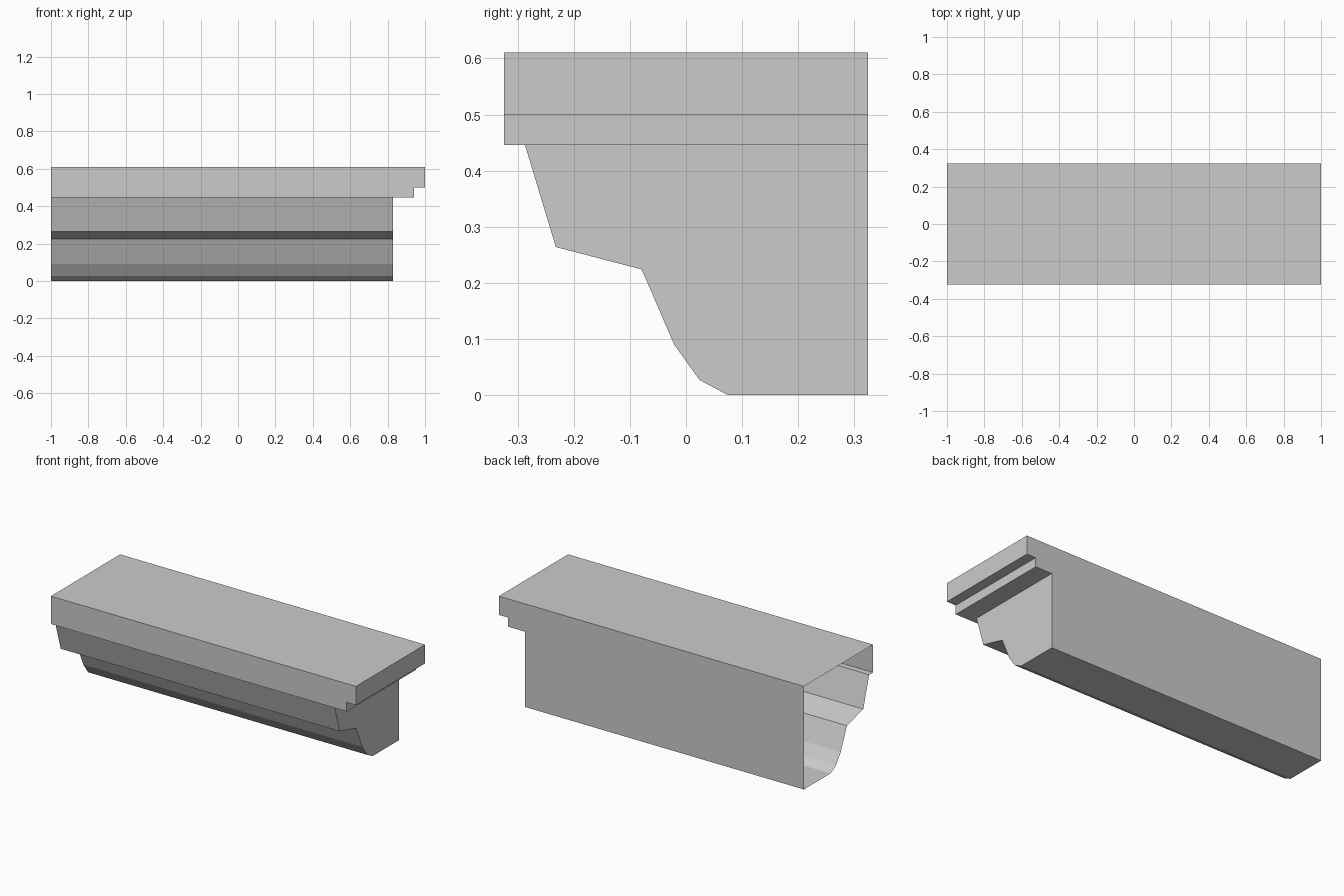
import bpy

if "Cube" in bpy.data.objects:
    bpy.data.objects.remove(bpy.data.objects["Cube"])

LEFT, BODY_END, STEP_END, RIGHT = -1.0, 0.83, 0.94, 1.0
FRONT, BACK = -0.324, 0.324
TOP, STEP_Z, SLAB_Z = 0.611, 0.5, 0.446

stone = bpy.data.materials.new("pale grey stone")
stone.diffuse_color = (0.6, 0.6, 0.6, 1)
stone.use_nodes = True
stone.node_tree.nodes["Principled BSDF"].inputs["Base Color"].default_value = stone.diffuse_color


def make_part(name, faces):
    """Build a flat-shaded sheet object from polygons given as corner points."""
    index, polys = {}, []
    for face in faces:
        polys.append([index.setdefault(p, len(index)) for p in face])
    mesh = bpy.data.meshes.new(name)
    mesh.from_pydata(list(index), [], polys)
    mesh.materials.append(stone)
    obj = bpy.data.objects.new(name, mesh)
    bpy.context.collection.objects.link(obj)
    return obj


# Moulded body: back wall, base and front moulding swept along x, open at the left
profile = [(BACK, SLAB_Z), (BACK, 0.0), (0.075, 0.0), (0.024, 0.027),
           (-0.021, 0.09), (-0.079, 0.224), (-0.232, 0.264), (-0.287, SLAB_Z)]
body = [[(LEFT, *a), (BODY_END, *a), (BODY_END, *b), (LEFT, *b)]
        for a, b in zip(profile, profile[1:])]
body.append([(BODY_END, *p) for p in reversed(profile)])  # right end cap
make_part("moulded_body", body)

# Top slab: stepped right end swept along y, open at the left
outline = [(LEFT, TOP), (RIGHT, TOP), (RIGHT, STEP_Z), (STEP_END, STEP_Z),
           (STEP_END, SLAB_Z), (BODY_END, SLAB_Z)]
slab = [[(a[0], FRONT, a[1]), (b[0], FRONT, b[1]), (b[0], BACK, b[1]), (a[0], BACK, a[1])]
        for a, b in zip(outline, outline[1:])]
side = outline + [(LEFT, SLAB_Z)]
slab.append([(x, FRONT, z) for x, z in reversed(side)])
slab.append([(x, BACK, z) for x, z in side])
# Narrow underside overhanging the body
lip = profile[-1][0]
slab.append([(LEFT, FRONT, SLAB_Z), (LEFT, lip, SLAB_Z),
             (BODY_END, lip, SLAB_Z), (BODY_END, FRONT, SLAB_Z)])
make_part("top_slab", slab)
